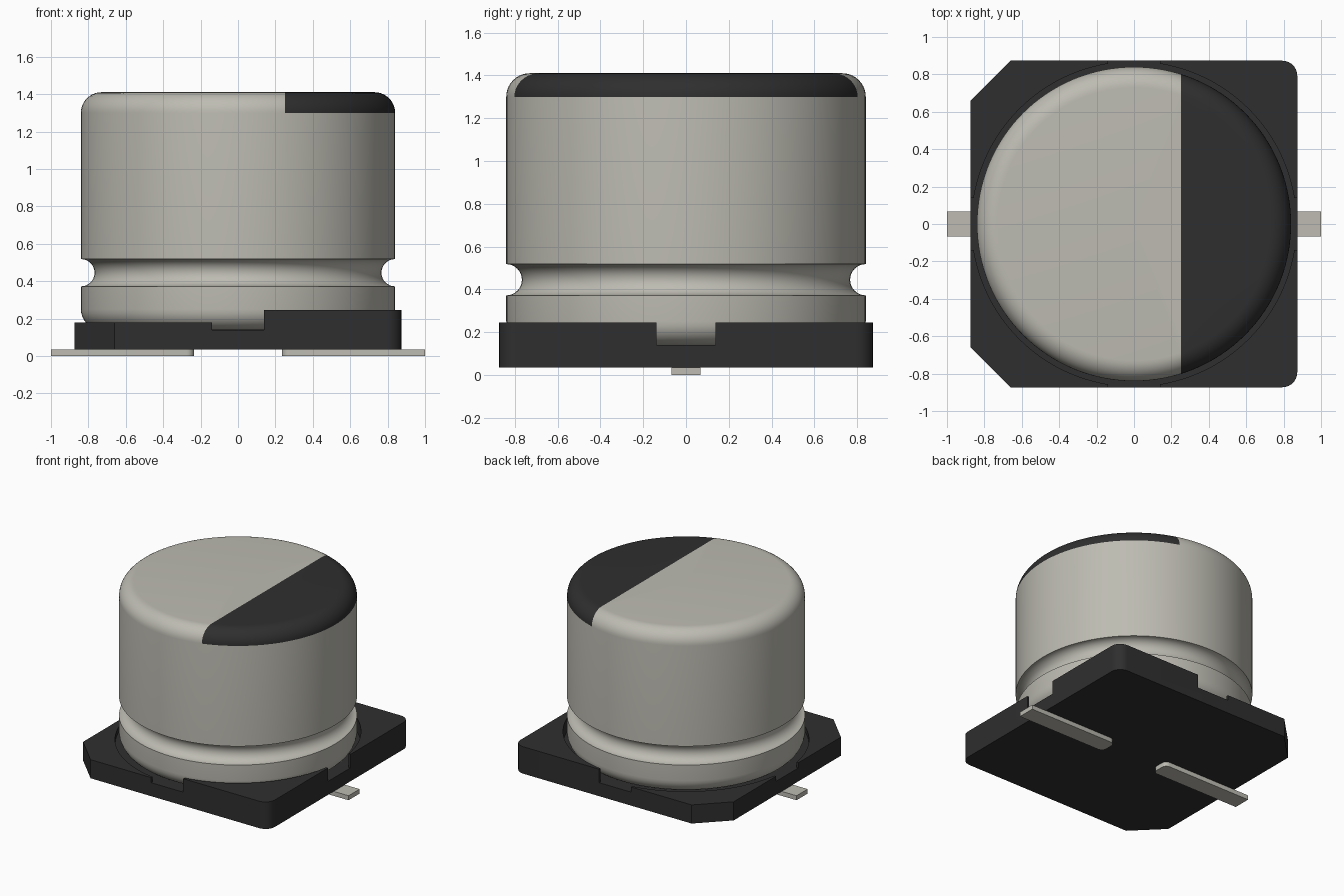
import bpy, bmesh
from math import sin, cos, pi, radians
from mathutils import Vector

cube = bpy.data.objects.get("Cube")
if cube:
    bpy.data.objects.remove(cube, do_unlink=True)


def material(name, rgb):
    m = bpy.data.materials.new(name)
    m.use_nodes = True
    m.diffuse_color = (*rgb, 1)
    m.node_tree.nodes["Principled BSDF"].inputs["Base Color"].default_value = (*rgb, 1)
    return m


METAL = material("warm grey metal", (0.51, 0.50, 0.445))
BLACK = material("black plastic", (0.028, 0.028, 0.028))


def make_object(name, bm, *mats):
    bmesh.ops.recalc_face_normals(bm, faces=bm.faces)
    mesh = bpy.data.meshes.new(name)
    bm.to_mesh(mesh)
    bm.free()
    for m in mats:
        mesh.materials.append(m)
    ob = bpy.data.objects.new(name, mesh)
    bpy.context.collection.objects.link(ob)
    return ob


def activate(ob):
    bpy.ops.object.select_all(action='DESELECT')
    ob.select_set(True)
    bpy.context.view_layer.objects.active = ob


def smooth(ob):
    activate(ob)
    bpy.ops.object.shade_smooth_by_angle(angle=radians(35))


def arc(cx, cy, r, start, end, steps):
    """Points on an arc, angles in degrees."""
    angles = [radians(start + (end - start) * i / steps) for i in range(steps + 1)]
    return [(cx + r * cos(a), cy + r * sin(a)) for a in angles]


def prism(name, outline, z0, z1, mat):
    bm = bmesh.new()
    face = bm.faces.new([bm.verts.new((x, y, z0)) for x, y in outline])
    top = bmesh.ops.extrude_face_region(bm, geom=[face])["geom"]
    bmesh.ops.translate(bm, vec=(0, 0, z1 - z0),
                        verts=[g for g in top if isinstance(g, bmesh.types.BMVert)])
    return make_object(name, bm, mat)


def rect(x0, x1, y0, y1):
    return [(x0, y0), (x1, y0), (x1, y1), (x0, y1)]


# Base plate: rounded corners on +x, chamfered corners on -x
W, R, C = 0.873, 0.08, 0.66
FLOOR, STEP, WALL, UNDER = 0.14, 0.18, 0.245, 0.035
outline = (arc(W - R, -W + R, R, -90, 0, 8) + arc(W - R, W - R, R, 0, 90, 8)
           + [(-C, W), (-W, C), (-W, -C), (-C, -W)])
base = prism("base_plate", outline, UNDER, WALL, BLACK)

# Round seat, four side notches and the lower -x half
cuts = [("seat_cutter", arc(0, 0, 0.868, 0, 357.5, 143), FLOOR),
        ("notch_cutter_x", rect(-1.1, 1.1, -0.138, 0.138), FLOOR),
        ("notch_cutter_y", rect(-0.138, 0.138, -1.1, 1.1), FLOOR),
        ("step_cutter", rect(-1.2, 0, -1.2, 1.2), STEP)]
for name, shape, depth in cuts:
    cutter = prism(name, shape, depth, 0.5, BLACK)
    cutter.hide_render = True
    mod = base.modifiers.new(name, 'BOOLEAN')
    mod.operation = 'DIFFERENCE'
    mod.solver = 'EXACT'
    mod.object = cutter
    activate(base)
    bpy.ops.object.modifier_apply(modifier=name)
    bpy.data.objects.remove(cutter, do_unlink=True)
smooth(base)

# Can: lathe profile with rounded ends and a crimp groove
CAN, TOP, F, G = 0.84, 1.41, 0.11, 0.073
profile = ([(0, FLOOR)] + arc(CAN - F, FLOOR + F, F, -90, 0, 8)
           + arc(CAN, 0.445, G, 270, 90, 16)
           + arc(CAN - F, TOP - F, F, 0, 90, 10) + [(0, TOP)])
bm = bmesh.new()
verts = [bm.verts.new((r, 0, z)) for r, z in profile]
edges = [bm.edges.new(pair) for pair in zip(verts, verts[1:])]
bmesh.ops.spin(bm, geom=verts + edges, cent=(0, 0, 0), axis=(0, 0, 1),
               angle=2 * pi, steps=128)
bmesh.ops.remove_doubles(bm, verts=bm.verts, dist=0.0001)

# Polarity stripe: top and rounded rim beyond a straight cut
STRIPE = 0.25
rim = [f for f in bm.faces if f.calc_center_median().z > TOP - F]
rim_edges = list({e for f in rim for e in f.edges})
rim_verts = list({v for f in rim for v in f.verts})
bmesh.ops.bisect_plane(bm, geom=rim + rim_edges + rim_verts, dist=0.0001,
                       plane_co=Vector((STRIPE, 0, 0)), plane_no=Vector((1, 0, 0)))
for f in bm.faces:
    c = f.calc_center_median()
    f.material_index = int(c.x > STRIPE and c.z > TOP - F)
smooth(make_object("can", bm, METAL, BLACK))

# Flat terminals with rounded inner ends
for side, name in ((1, "left_terminal"), (-1, "right_terminal")):
    r = 0.04
    shape = ([(1, -0.068), (1, 0.068)] + arc(0.235 + r, 0.068 - r, r, 90, 180, 6)
             + arc(0.235 + r, -0.068 + r, r, 180, 270, 6))
    smooth(prism(name, [(side * x, y) for x, y in shape], 0, UNDER, METAL))
